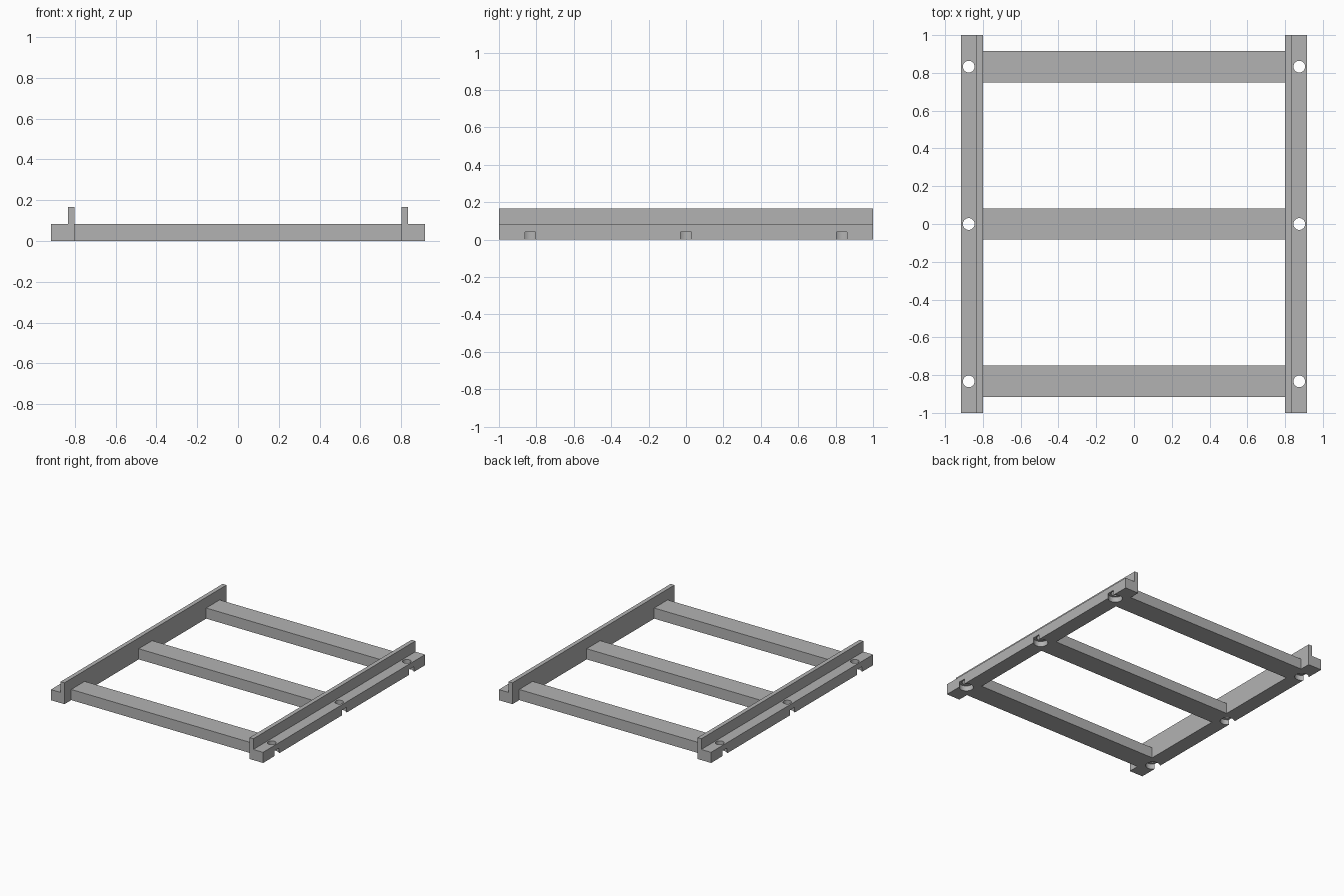
import bpy
import bmesh
import math

old = bpy.data.objects.get("Cube")
if old:
    bpy.data.objects.remove(old, do_unlink=True)

HALF_LEN = 1.0            # rails run along y
INNER, LIP, OUTER = 0.80, 0.833, 0.917
BAR_H, LIP_H = 0.083, 0.167
HOLE_X = 0.875
STATIONS = {"front": -0.833, "middle": 0.0, "back": 0.833}

# One grey for the whole frame
grey = bpy.data.materials.new("frame_grey")
grey.use_nodes = True
colour = (0.45, 0.45, 0.45, 1)
grey.diffuse_color = colour
grey.node_tree.nodes["Principled BSDF"].inputs["Base Color"].default_value = colour


def add_object(name, bm):
    bmesh.ops.recalc_face_normals(bm, faces=bm.faces)
    mesh = bpy.data.meshes.new(name)
    bm.to_mesh(mesh)
    bm.free()
    mesh.materials.append(grey)
    obj = bpy.data.objects.new(name, mesh)
    bpy.context.collection.objects.link(obj)
    return obj


def extrude_profile(name, points, axis, start, end):
    """Extrude a closed outline along x or y."""
    bm = bmesh.new()
    place = (lambda a, b: (start, a, b)) if axis == "x" else (lambda a, b: (a, start, b))
    face = bm.faces.new([bm.verts.new(place(a, b)) for a, b in points])
    moved = bmesh.ops.extrude_face_region(bm, geom=[face])["geom"]
    verts = [v for v in moved if isinstance(v, bmesh.types.BMVert)]
    step = (end - start, 0, 0) if axis == "x" else (0, end - start, 0)
    bmesh.ops.translate(bm, verts=verts, vec=step)
    return add_object(name, bm)


def cut_cylinder(obj, x, y, z_low, z_high, radius):
    """Cut an upright cylinder out of obj."""
    bpy.ops.mesh.primitive_cylinder_add(
        vertices=48, radius=radius, depth=z_high - z_low,
        location=(x, y, (z_low + z_high) / 2))
    cutter = bpy.context.object
    cutter.name = "hole_cutter"
    cutter.hide_render = True
    cutter.data.materials.append(grey)
    mod = obj.modifiers.new("hole", "BOOLEAN")
    mod.operation = "DIFFERENCE"
    mod.solver = "EXACT"
    mod.object = cutter
    bpy.context.view_layer.objects.active = obj
    bpy.ops.object.modifier_apply(modifier=mod.name)
    bpy.data.objects.remove(cutter, do_unlink=True)


# Side rails: stepped profile with an upright inner lip
for side, sign in (("left", 1), ("right", -1)):
    outline = [(INNER, 0), (OUTER, 0), (OUTER, BAR_H),
               (LIP, BAR_H), (LIP, LIP_H), (INNER, LIP_H)]
    rail = extrude_profile(f"{side}_rail", [(sign * x, z) for x, z in outline],
                           "y", -HALF_LEN, HALF_LEN)
    # Bolt holes, with wider recesses below that break through the outer face
    for y in STATIONS.values():
        cut_cylinder(rail, sign * HOLE_X, y, -0.05, 0.12, 0.031)
        cut_cylinder(rail, sign * HOLE_X, y, -0.05, 0.041, 0.051)
    bpy.ops.object.select_all(action="DESELECT")
    rail.select_set(True)
    bpy.context.view_layer.objects.active = rail
    bpy.ops.object.shade_smooth_by_angle(angle=math.radians(30))

# Crossbars between the rails
for place, y in STATIONS.items():
    half = 0.083
    extrude_profile(f"{place}_crossbar",
                    [(y - half, 0), (y + half, 0), (y + half, BAR_H), (y - half, BAR_H)],
                    "x", -INNER, INNER)
